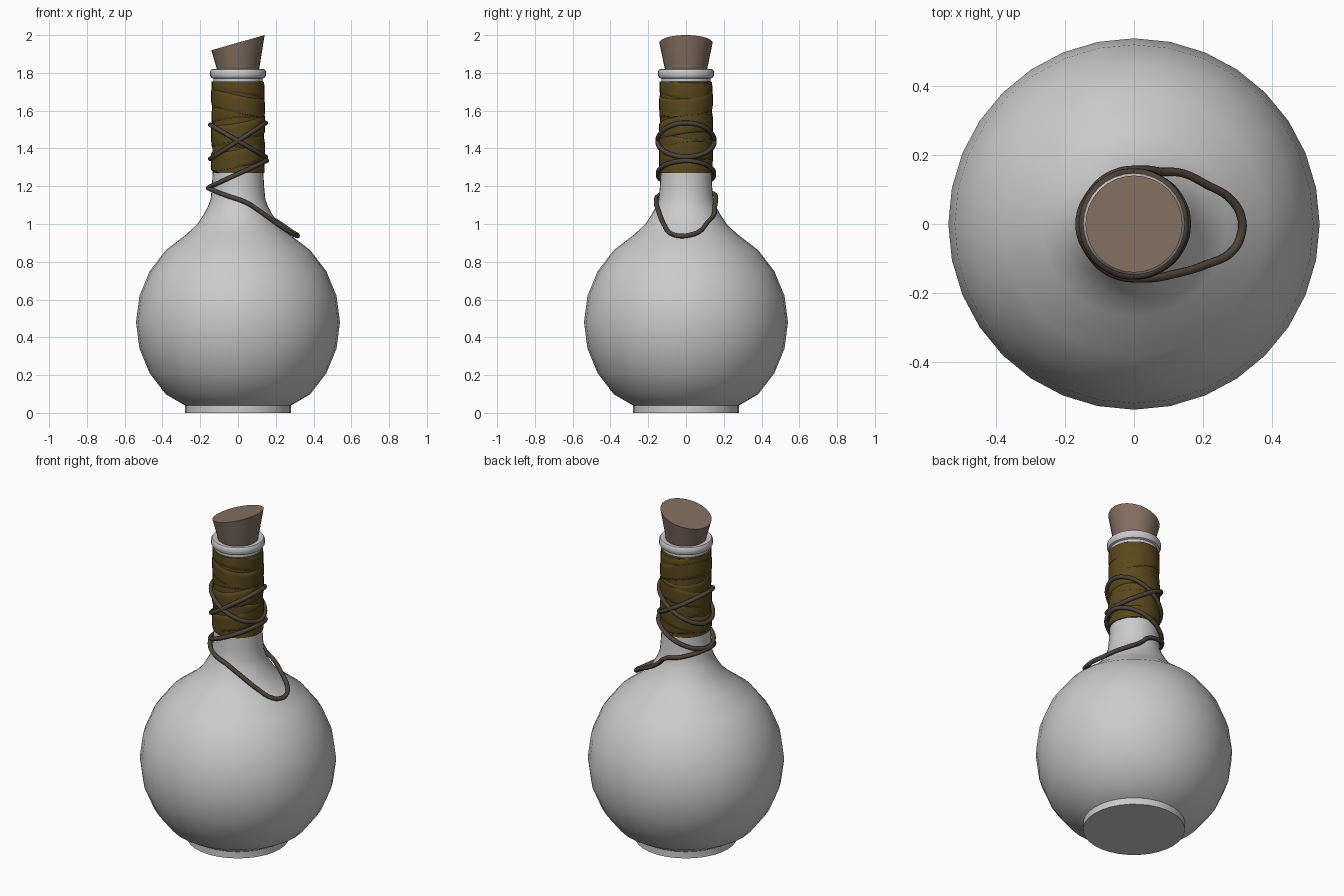
import bpy, bmesh, math
from math import sin, cos, pi, radians, sqrt

if "Cube" in bpy.data.objects:
    bpy.data.objects.remove(bpy.data.objects["Cube"])


def material(name, rgb):
    m = bpy.data.materials.new(name)
    m.diffuse_color = (*rgb, 1)
    m.use_nodes = True
    m.node_tree.nodes["Principled BSDF"].inputs["Base Color"].default_value = m.diffuse_color
    return m


CORK = material("cork_brown", (0.23, 0.16, 0.12))
CLOTH = material("wrap_olive", (0.10, 0.065, 0.012))
CORD = material("cord_brown", (0.075, 0.058, 0.042))


def lathe(name, profile, n=32, mat=None, warp=None, closed=False, angle=35):
    """Revolve (r, z) points; warp(x, y, z, i) may shift the height of ring i."""
    bm = bmesh.new()
    rings = []
    for i, (r, z) in enumerate(profile):
        ring = []
        for k in range(n):
            x, y = r * cos(2 * pi * k / n), r * sin(2 * pi * k / n)
            ring.append(bm.verts.new((x, y, warp(x, y, z, i) if warp else z)))
        rings.append(ring)
    pairs = list(zip(rings, rings[1:]))
    if closed:
        pairs.append((rings[-1], rings[0]))
    else:
        bm.faces.new(rings[0][::-1])
        bm.faces.new(rings[-1])
    for a, b in pairs:
        for k in range(n):
            j = (k + 1) % n
            bm.faces.new((a[k], a[j], b[j], b[k]))
    bmesh.ops.recalc_face_normals(bm, faces=bm.faces)
    me = bpy.data.meshes.new(name)
    bm.to_mesh(me)
    bm.free()
    return finish(name, me, mat, angle)


def finish(name, me, mat, angle):
    ob = bpy.data.objects.new(name, me)
    bpy.context.collection.objects.link(ob)
    if mat:
        me.materials.append(mat)
    bpy.ops.object.select_all(action='DESELECT')
    ob.select_set(True)
    bpy.context.view_layer.objects.active = ob
    bpy.ops.object.shade_smooth_by_angle(angle=radians(angle))
    return ob


# Bottle: foot, round belly, flared neck, rounded lip and mouth
belly = [(0.54 * cos(radians(a)), 0.48 + 0.54 * sin(radians(a))) for a in range(-45, 61, 15)]
foot = [(0.28, 0.0), (0.28, 0.04), (0.29, 0.045)]
neck = [(0.215, 1.0), (0.185, 1.045), (0.16, 1.09), (0.145, 1.13), (0.138, 1.2), (0.133, 1.3), (0.13, 1.77)]
lip = [(0.141, 1.774), (0.148, 1.785), (0.148, 1.808), (0.141, 1.819), (0.125, 1.821), (0.112, 1.815), (0.105, 1.74)]
lathe("bottle", foot + belly + neck + lip)

# Cork stopper with a slanted top
lathe("cork", [(0.10, 1.76), (0.112, 1.82), (0.141, 1.96)], mat=CORK,
      warp=lambda x, y, z, i: z + (0.04 * x / 0.141 if i == 2 else 0))

# Cloth wrap: a sleeve plus overlapping tilted bands
lathe("neck_wrap", [(0.128, 1.268), (0.136, 1.27), (0.137, 1.75), (0.128, 1.756)], mat=CLOTH)
bands = [  # centre z, half height, tilt along x, tilt along y, radius
    (1.715, 0.045, -0.015, -0.02, 0.140), (1.645, 0.05, -0.03, 0.012, 0.142),
    (1.575, 0.04, 0.01, -0.025, 0.140), (1.505, 0.05, 0.025, 0.02, 0.143),
    (1.43, 0.045, -0.02, -0.02, 0.141), (1.36, 0.05, 0.03, 0.015, 0.143),
    (1.305, 0.04, -0.02, 0.02, 0.141)]
for n, (zc, h, tx, ty, r) in enumerate(bands):
    def tilt(x, y, z, i):
        return min(1.754, max(1.27, z + (tx * x + ty * y) / 0.14))
    lathe(f"wrap_band_{n + 1}", [(r - 0.008, zc - h), (r - 0.001, zc - h + 0.006), (r, zc - h / 2),
          (r, zc + h / 2), (r - 0.001, zc + h - 0.006), (r - 0.008, zc + h)],
          mat=CLOTH, warp=tilt, angle=50)


# Cord: three tilted loops round the neck and one slack loop on the shoulder
def cord(name, points):
    cu = bpy.data.curves.new(name, 'CURVE')
    cu.dimensions = '3D'
    cu.bevel_depth = 0.0125
    cu.bevel_resolution = 2
    cu.resolution_u = 6
    sp = cu.splines.new('BEZIER')
    sp.bezier_points.add(len(points) - 1)
    sp.use_cyclic_u = True
    for p, co in zip(sp.bezier_points, points):
        p.co = co
        p.handle_left_type = p.handle_right_type = 'AUTO'
    ob = bpy.data.objects.new(name, cu)
    bpy.context.collection.objects.link(ob)
    cu.materials.append(CORD)


def ring(left, right, rx, ry):
    return [(rx * cos(a), ry * sin(a), (left + right) / 2 + (right - left) / 2 * cos(a))
            for a in (2 * pi * k / 12 for k in range(12))]


cord("cord_loop_upper", ring(1.345, 1.535, 0.147, 0.149))
cord("cord_loop_crossing", ring(1.525, 1.355, 0.147, 0.150))
cord("cord_loop_lower", ring(1.195, 1.335, 0.153, 0.148))
cord("cord_slack_loop", [
    (-0.158, 0, 1.19), (-0.125, -0.09, 1.175), (-0.06, -0.145, 1.15), (0.04, -0.158, 1.115),
    (0.12, -0.145, 1.065), (0.21, -0.118, 1.0), (0.285, -0.08, 0.95), (0.312, -0.03, 0.937),
    (0.312, 0.02, 0.942), (0.283, 0.07, 0.96), (0.21, 0.115, 1.01), (0.14, 0.148, 1.05),
    (0.08, 0.152, 1.09), (0.03, 0.158, 1.135), (-0.06, 0.145, 1.16), (-0.125, 0.09, 1.18)])
